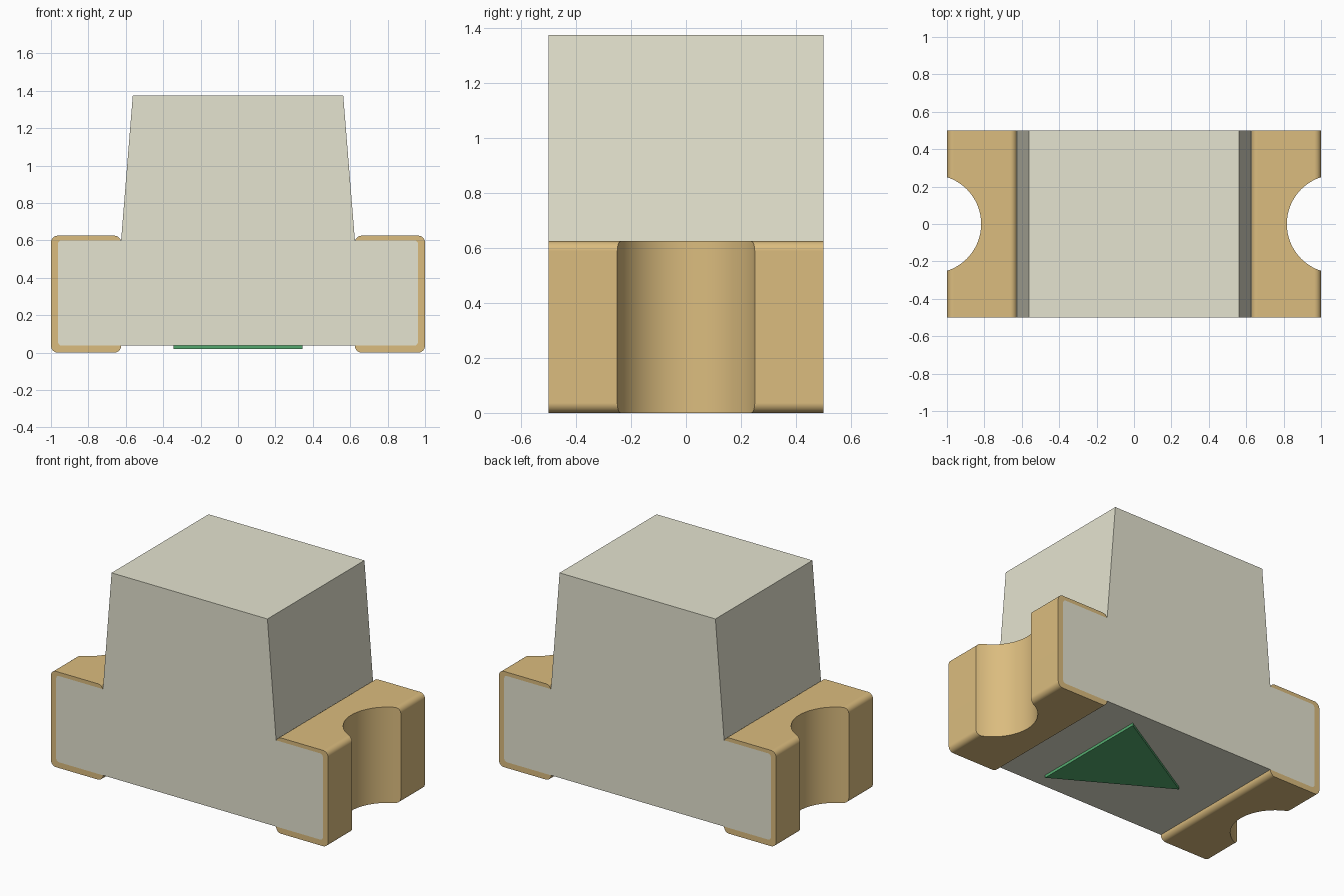
import bpy, bmesh, math

cube = bpy.data.objects.get("Cube")
if cube:
    bpy.data.objects.remove(cube, do_unlink=True)


def material(name, srgb):
    lin = [((c + 0.055) / 1.055) ** 2.4 for c in srgb] + [1.0]
    m = bpy.data.materials.new(name)
    m.diffuse_color = lin
    m.use_nodes = True
    m.node_tree.nodes["Principled BSDF"].inputs["Base Color"].default_value = lin
    return m


CREAM = material("cream plastic", (0.895, 0.891, 0.813))
GOLD = material("gold plating", (0.859, 0.738, 0.496))
GREEN = material("green paint", (0.340, 0.680, 0.445))

WALL = 0.0375                 # plating thickness
NOTCH_X, NOTCH_R = 1.08, 0.263


def prism(name, points, lo, hi, mat, axis="y"):
    """Extrude a closed 2D profile (x, z along y, or x, y along z)."""
    place = (lambda u, v, d: (u, d, v)) if axis == "y" else (lambda u, v, d: (u, v, d))
    bm = bmesh.new()
    face = bm.faces.new([bm.verts.new(place(u, v, lo)) for u, v in points])
    new = bmesh.ops.extrude_face_region(bm, geom=[face])["geom"]
    bmesh.ops.translate(bm, vec=place(0, 0, hi - lo),
                        verts=[v for v in new if isinstance(v, bmesh.types.BMVert)])
    bmesh.ops.recalc_face_normals(bm, faces=bm.faces)
    mesh = bpy.data.meshes.new(name)
    bm.to_mesh(mesh)
    bm.free()
    mesh.materials.append(mat)
    obj = bpy.data.objects.new(name, mesh)
    bpy.context.collection.objects.link(obj)
    return obj


def corner(cx, cz, r, start, steps=6):
    """Quarter-circle points, counter-clockwise from the start angle."""
    angles = [math.radians(start + 90 * i / steps) for i in range(steps + 1)]
    return [(cx + r * math.cos(a), cz + r * math.sin(a)) for a in angles]


def rounded_rect(x0, x1, z0, z1, r):
    return (corner(x1 - r, z0 + r, r, 270) + corner(x1 - r, z1 - r, r, 0)
            + corner(x0 + r, z1 - r, r, 90) + corner(x0 + r, z0 + r, r, 180))


def notch_cutter(side, r):
    n = 64
    ring = [(side * NOTCH_X + r * math.cos(2 * math.pi * i / n),
             r * math.sin(2 * math.pi * i / n)) for i in range(n)]
    return prism("notch_cutter", ring, -0.3, 0.9, GOLD, "z")


def cut(obj, cutter):
    """Subtract the cutter, bake the result and discard the cutter."""
    cutter.hide_render = True
    mod = obj.modifiers.new("cut", "BOOLEAN")
    mod.operation, mod.solver, mod.object = "DIFFERENCE", "EXACT", cutter
    bpy.context.view_layer.update()
    mesh = bpy.data.meshes.new_from_object(obj.evaluated_get(bpy.context.evaluated_depsgraph_get()))
    obj.modifiers.clear()
    obj.data = mesh
    bpy.data.objects.remove(cutter, do_unlink=True)


def body_shape(name, depth):
    """Wide base with rounded ends, carrying the tapered block."""
    x, z0, z1, r = 1 - WALL, WALL, 0.6, 0.02
    pts = (corner(x - r, z0 + r, r, 270, 4) + corner(x - r, z1 - r, r, 0, 4)
           + [(0.625, z1), (0.5625, 1.375), (-0.5625, 1.375), (-0.625, z1)]
           + corner(-x + r, z1 - r, r, 90, 4) + corner(-x + r, z0 + r, r, 180, 4))
    obj = prism(name, pts, -depth, depth, CREAM)
    for side in (-1, 1):
        cut(obj, notch_cutter(side, NOTCH_R + WALL))
    return obj


# Plastic body
body_shape("body", 0.5)

# Wrapped metal terminals with a half-round notch in each end
for side, name in ((1, "left_terminal"), (-1, "right_terminal")):
    outline = [(side * x, z) for x, z in rounded_rect(0.625, 1.0, 0.0, 0.625, 0.036)]
    term = prism(name, outline, -0.5, 0.5, GOLD)
    cut(term, body_shape("core_cutter", 0.6))
    cut(term, notch_cutter(side, NOTCH_R))
    term.data.materials.clear()
    term.data.materials.append(GOLD)
    term.data.polygons.foreach_set("material_index", [0] * len(term.data.polygons))
    bpy.ops.object.select_all(action="DESELECT")
    term.select_set(True)
    bpy.context.view_layer.objects.active = term
    bpy.ops.object.shade_smooth_by_angle(angle=math.radians(30))
    weighted = term.modifiers.new("weighted_normals", "WEIGHTED_NORMAL")
    weighted.keep_sharp = True

# Triangular polarity mark under the body
prism("polarity_mark", [(0.345, -0.4), (0.345, 0.4), (-0.345, 0.0)], 0.02, WALL, GREEN, "z")
